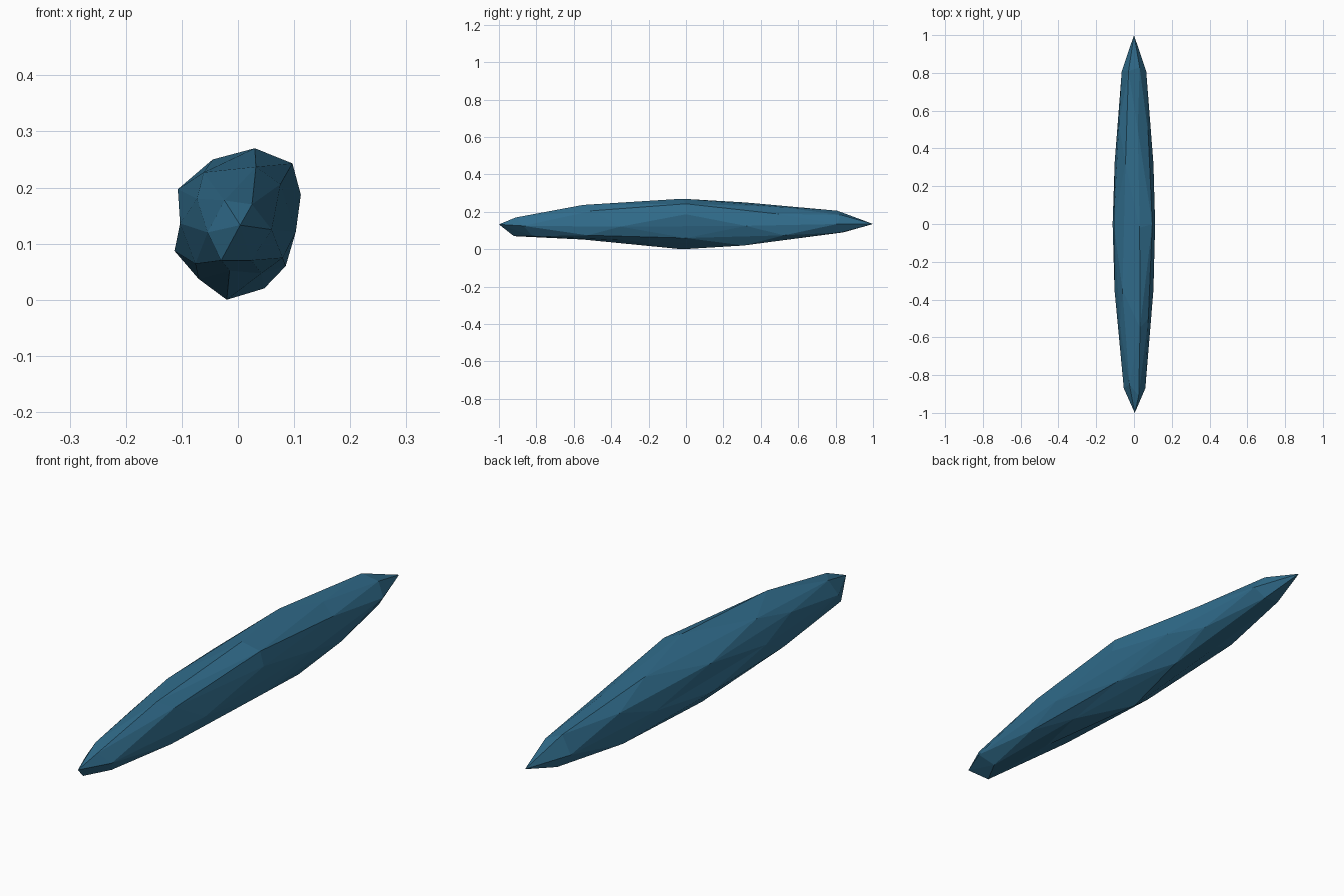
import bpy, bmesh
from mathutils import Vector

# Overall half sizes and centre of the shard
HALF = Vector((0.11, 1.0, 0.135))
MID = Vector((0.0, 0.0, 0.135))

# Hand-nudged corners; each pulls the nearest still-free sphere point
CORNERS = [
    # tips
    (0.004, -1.0, 0.133), (0.0, 1.0, 0.135),
    # middle ring
    (0.112, 0, 0.187), (0.097, 0, 0.243), (0.03, -0.02, 0.27),
    (-0.107, 0, 0.197), (-0.113, 0, 0.087), (-0.07, 0, 0.037),
    (-0.02, -0.02, 0.0), (0.085, 0, 0.06),
    # front nose
    (-0.03, -0.92, 0.07), (0.025, -0.91, 0.17), (0.024, -0.82, 0.07),
    (-0.024, -0.85, 0.177), (0.06, -0.87, 0.125), (-0.054, -0.87, 0.12),
    # front flanks
    (0.032, -0.55, 0.237), (-0.015, -0.55, 0.052), (-0.073, -0.55, 0.18),
    (-0.061, -0.35, 0.227), (0.042, -0.31, 0.047),
    (0.103, -0.35, 0.121), (-0.103, -0.35, 0.136),
    # back flanks and nose
    (-0.045, 0.32, 0.25), (0.103, 0.32, 0.125), (-0.102, 0.33, 0.136),
    (0.075, 0.48, 0.19), (0.02, 0.5, 0.226), (-0.018, 0.48, 0.043),
    (0.03, 0.83, 0.09), (-0.028, 0.84, 0.09), (0.03, 0.83, 0.183),
]

# Stretched low-poly sphere
bm = bmesh.new()
bmesh.ops.create_icosphere(bm, subdivisions=2, radius=1.0)
free = list(bm.verts)
moves = []
for c in CORNERS:
    p = Vector(((c[0] - MID.x) / HALF.x, c[1], (c[2] - MID.z) / HALF.z))
    v = min(free, key=lambda q: (q.co - p).length)
    free.remove(v)
    moves.append((v, Vector(c)))
for v in free:
    v.co = MID + v.co * HALF
for v, c in moves:
    v.co = c
bmesh.ops.recalc_face_normals(bm, faces=bm.faces)

mesh = bpy.data.meshes.new("shard")
bm.to_mesh(mesh)
bm.free()
shard = bpy.data.objects.new("shard", mesh)
bpy.context.collection.objects.link(shard)

blue = bpy.data.materials.new("deep blue")
blue.diffuse_color = (0.03, 0.15, 0.26, 1)
mesh.materials.append(blue)
